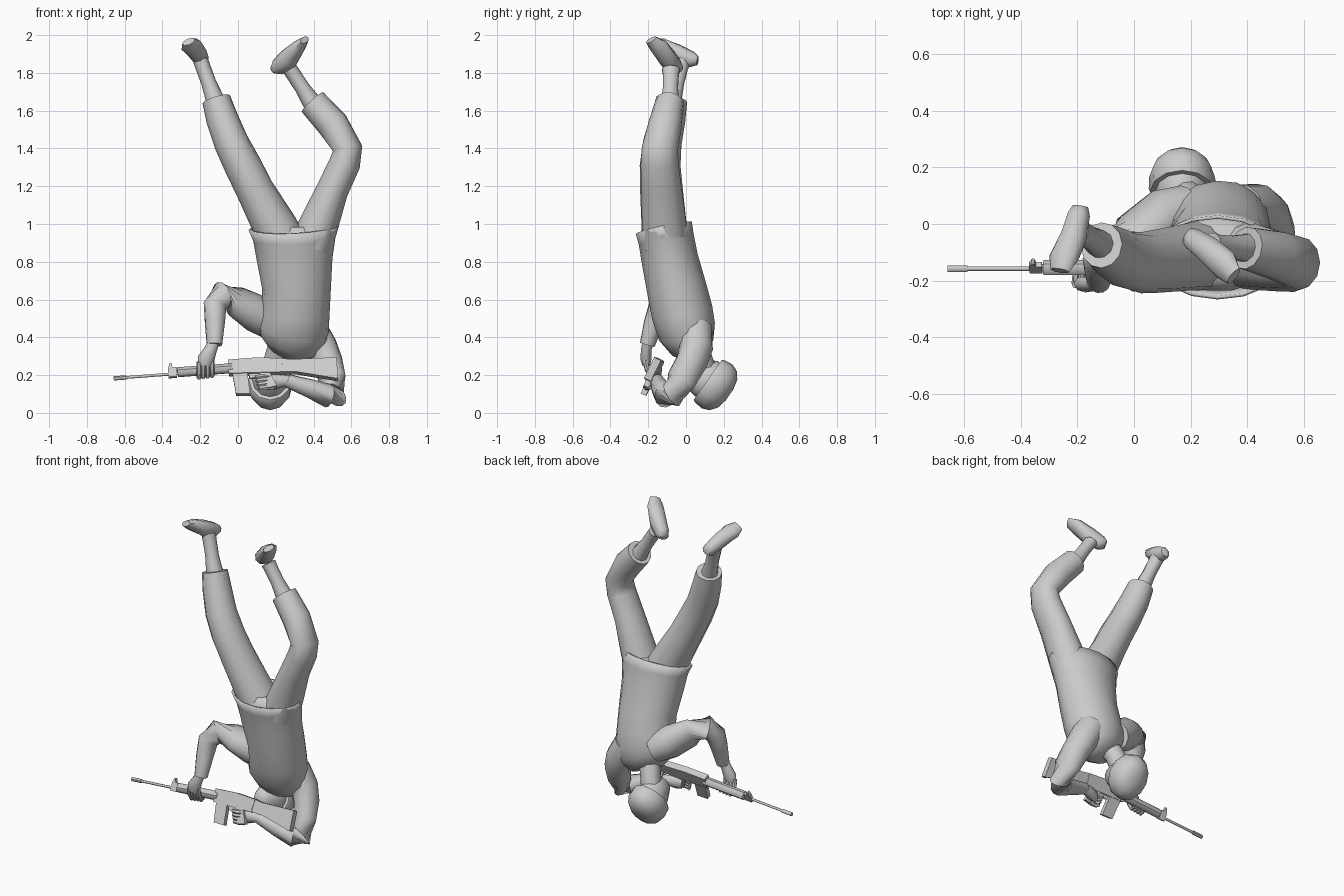
import bpy, math
from mathutils import Vector, Matrix

grey = bpy.data.materials.new("plain_grey")
grey.diffuse_color = (0.6, 0.6, 0.6, 1)


def make(name, verts, faces, angle=45):
    mesh = bpy.data.meshes.new(name)
    mesh.from_pydata(verts, [], faces)
    mesh.materials.append(grey)
    ob = bpy.data.objects.new(name, mesh)
    bpy.context.collection.objects.link(ob)
    bpy.ops.object.select_all(action='DESELECT')
    ob.select_set(True)
    bpy.context.view_layer.objects.active = ob
    bpy.ops.object.mode_set(mode='EDIT')
    bpy.ops.mesh.select_all(action='SELECT')
    bpy.ops.mesh.normals_make_consistent(inside=False)
    bpy.ops.object.mode_set(mode='OBJECT')
    bpy.ops.object.shade_smooth_by_angle(angle=math.radians(angle))
    return ob


def tube(name, rings, side=(1, 0, 0), sides=12, caps=(True, True), angle=45):
    """Loft of ellipses; each ring is (x, y, z, half width along side, half depth)."""
    pts = [Vector(r[:3]) for r in rings]
    verts, faces = [], []
    for i, r in enumerate(rings):
        a, b = pts[max(i - 1, 0)], pts[min(i + 1, len(pts) - 1)]
        d1 = (pts[i] - a).normalized() + (b - pts[i]).normalized()
        d = d1.normalized()
        u = Vector(side)
        u = (u - d * u.dot(d)).normalized()
        v = d.cross(u)
        for k in range(sides):
            t = 2 * math.pi * k / sides
            verts.append(pts[i] + u * r[3] * math.cos(t) + v * r[-1] * math.sin(t))
    for i in range(len(rings) - 1):
        for k in range(sides):
            n = (k + 1) % sides
            faces.append((i * sides + k, i * sides + n, (i + 1) * sides + n, (i + 1) * sides + k))
    if caps[0]:
        faces.append(tuple(range(sides)))
    if caps[1]:
        faces.append(tuple(range((len(rings) - 1) * sides, len(rings) * sides)))
    return make(name, verts, faces, angle)


# Shirt: open at the hem, closed across the shoulders
shirt = tube("shirt", [
    (.295, -.118, .98, .24, .152), (.298, -.105, .92, .218, .148),
    (.30, -.085, .81, .200, .150), (.31, -.05, .66, .182, .158),
    (.305, -.02, .53, .180, .163), (.292, .005, .43, .190, .155),
    (.272, .03, .365, .165, .125), (.25, .05, .32, .10, .08)],
    sides=16, caps=(False, True), angle=60)
sol = shirt.modifiers.new("cloth", 'SOLIDIFY')
sol.thickness, sol.offset = .012, -1

# Trousers: hips and two legs
tube("hips", [(.30, -.085, .84, .18, .13), (.30, -.115, .95, .195, .125),
              (.30, -.115, .985, .12, .09)], sides=14, angle=60)
tube("left_trouser_leg", [
    (.25, -.11, .88, .12, .125), (.20, -.115, .98, .118, .12), (.09, -.13, 1.18, .10, .113),
    (.025, -.137, 1.31, .098, .108), (-.035, -.125, 1.43, .092, .102),
    (-.085, -.095, 1.56, .085, .093), (-.115, -.075, 1.66, .076, .082)], angle=60)
tube("right_trouser_leg", [
    (.385, -.11, .88, .11, .12), (.425, -.115, .99, .105, .118), (.50, -.13, 1.18, .085, .108),
    (.565, -.14, 1.32, .083, .100), (.58, -.138, 1.40, .079, .096),
    (.50, -.11, 1.53, .085, .088), (.395, -.085, 1.645, .078, .076)], angle=60)


# Bare shins and feet
def foot(label, cuff, ankle, rings):
    shin = Vector(ankle) - Vector(cuff)
    lengthwise = Vector(rings[-1][:3]) - Vector(rings[0][:3])
    mid = Vector(cuff).lerp(Vector(ankle), .55)
    sole = Vector(ankle) + shin * .18
    tube(label + "_shin", [(*cuff, .052, .052), (*mid, .04, .042), (*ankle, .04, .044),
                           (*sole, .04, .05)], sides=10)
    tube(label + "_foot", rings, side=lengthwise.cross(shin), sides=8, angle=60)


foot("left", (-.115, -.075, 1.64), (-.185, -.03, 1.83), [
    (-.19, .062, 1.865, .03, .025), (-.195, .03, 1.87, .042, .045), (-.215, -.05, 1.905, .05, .05),
    (-.248, -.12, 1.945, .056, .036), (-.262, -.165, 1.965, .036, .018)])
foot("right", (.40, -.085, 1.63), (.295, -.08, 1.79), [
    (.188, -.04, 1.818, .03, .022), (.21, -.055, 1.83, .042, .045), (.268, -.095, 1.875, .05, .055),
    (.322, -.145, 1.94, .056, .036), (.352, -.185, 1.975, .036, .018)])

# Sleeves
tube("left_sleeve", [
    (.19, .05, .47, .09, .09), (.10, .02, .525, .105, .1), (-.01, -.045, .59, .082, .082),
    (-.085, -.10, .622, .072, .075), (-.122, -.135, .57, .062, .062),
    (-.122, -.17, .48, .052, .055), (-.125, -.205, .36, .04, .042)], side=(.6, .8, 0), angle=60)
tube("right_sleeve", [
    (.38, .05, .45, .09, .09), (.44, .055, .35, .085, .09), (.475, .03, .27, .078, .085),
    (.50, -.025, .175, .07, .082), (.512, -.075, .095, .062, .075), (.475, -.11, .09, .062, .066),
    (.38, -.135, .13, .05, .05), (.26, -.15, .17, .036, .036)], side=(.5, .6, .6), angle=60)

# Neck, head and helmet, with the crown pointing down and back
tube("neck", [(.245, .03, .40, .075, .07), (.21, .07, .32, .062, .062),
              (.18, .10, .22, .06, .065)], sides=10)
CROWN = Vector((0, .82, -.575))


def crown_loft(name, base, stations):
    tube(name, [(*(Vector(base) + CROWN * t + Vector((0, -.575, -.82)) * f), w, d)
                for t, f, w, d in stations], sides=12, angle=60)


crown_loft("head", (.17, .115, .175), [
    (-.135, .045, .03, .03), (-.115, .035, .055, .06), (-.06, .015, .08, .095),
    (0, 0, .095, .112), (.06, 0, .09, .11)])
crown_loft("helmet", (.17, .115, .175), [
    (0, 0, .112, .13), (.012, 0, .118, .136), (.06, 0, .117, .142), (.10, 0, .10, .126),
    (.128, 0, .07, .09), (.14, 0, .025, .035)])


# Hands with curled fingers: palm path, then one finger path repeated across the knuckles
def hand(label, palm, finger, step, across):
    tube(label + "_palm", palm, side=across, sides=8, angle=60)
    for i in range(4):
        o = Vector(step) * (i - 1.5)
        tube(f"{label}_finger_{i + 1}",
             [(*(Vector(p) + o), r, r) for p, r in zip(finger, (.013, .014, .012, .007))],
             side=across, sides=6)


hand("left", [(-.125, -.20, .385, .03, .03), (-.145, -.21, .335, .034, .028),
              (-.17, -.212, .285, .045, .03), (-.175, -.21, .25, .035, .02)],
     [(-.172, -.215, .275), (-.172, -.208, .235), (-.172, -.185, .19), (-.172, -.155, .19)],
     (.023, 0, .003), (1, 0, 0))
hand("right", [(.285, -.15, .165, .028, .03), (.235, -.155, .17, .03, .034),
               (.19, -.165, .165, .026, .042), (.15, -.175, .16, .018, .034)],
     [(.18, -.19, .165), (.145, -.205, .165), (.11, -.20, .16), (.10, -.18, .16)],
     (.006, -.004, -.02), (0, 1, 0))

# Rifle frame: local x runs from muzzle to butt, local z is up the rifle
ax = Vector((1, 0, .075)).normalized()
up = Vector((0, .44, .9))
up = (up - ax * up.dot(ax)).normalized()
FRAME = Matrix((ax, up.cross(ax), up)).transposed().to_4x4()
FRAME.translation = (0, -.158, .232)


def plate(name, profile, half):
    n = len(profile)
    verts = [(x, s * half, z) for s in (-1, 1) for x, z in profile]
    faces = [tuple(range(n)), tuple(range(n, 2 * n))]
    faces += [(i, (i + 1) % n, n + (i + 1) % n, n + i) for i in range(n)]
    make("rifle_" + name, verts, faces, 30).matrix_world = FRAME


def rod(name, x0, x1, z, r, sides=8):
    tube("rifle_" + name, [(x0, 0, z, r, r), (x1, 0, z, r, r)], side=(0, 1, 0),
         sides=sides).matrix_world = FRAME


rod("barrel", -.655, -.30, 0, .008)
rod("muzzle", -.66, -.59, 0, .012)
rod("gas_tube", -.37, -.30, .022, .008)
rod("handguard", -.32, -.03, .008, .028)
plate("front_sight", [(-.37, -.02), (-.325, -.02), (-.325, .035), (-.345, .035), (-.35, .06),
                      (-.358, .06), (-.37, .03)], .01)
plate("receiver", [(-.05, -.03), (.23, -.045), (.24, .035), (.10, .05), (-.05, .05)], .021)
plate("magazine", [(-.032, -.02), (.048, -.02), (.055, -.155), (-.02, -.15)], .015)
plate("trigger_guard", [(.05, -.03), (.13, -.03), (.125, -.062), (.06, -.06)], .006)
plate("grip", [(.11, -.035), (.165, -.035), (.20, -.12), (.15, -.13)], .015)
plate("stock", [(.23, -.042), (.31, -.05), (.515, -.105), (.515, .018), (.40, .022),
                (.29, .025), (.23, .036)], .018)
plate("butt_plate", [(.51, -.108), (.525, -.105), (.525, .016), (.51, .02)], .02)
